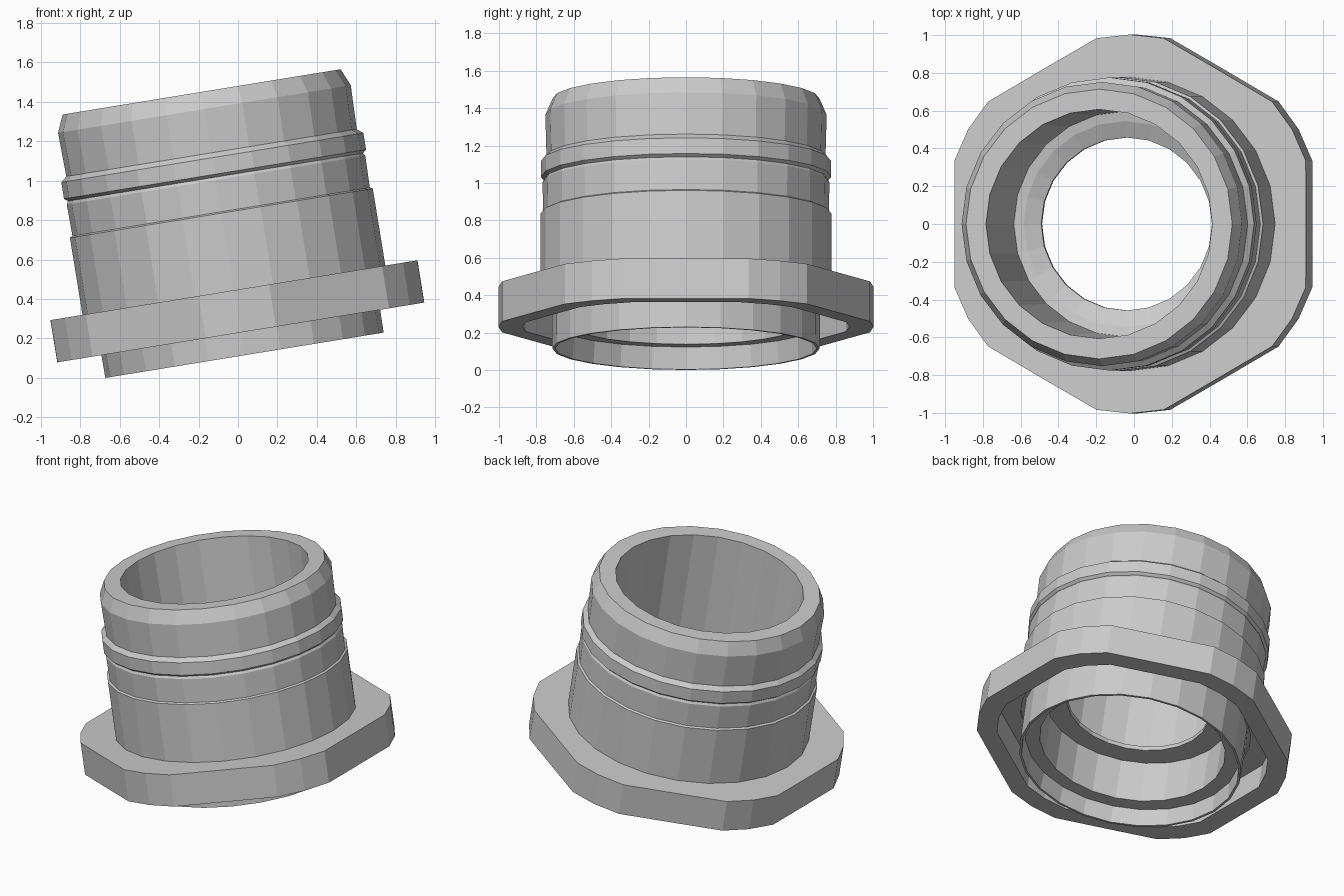
import bpy, bmesh
from math import radians, cos, sin
from mathutils import Matrix

if "Cube" in bpy.data.objects:
    bpy.data.objects.remove(bpy.data.objects["Cube"])

# The whole fitting leans towards -x
TILT = Matrix.Translation((0.033, 0, 0.115)) @ Matrix.Rotation(radians(-9.25), 4, 'Y')


def loft(name, angles, rings):
    """Closed shell through (radii, height) rings; radii is a number or one value per angle."""
    bm = bmesh.new()
    n = len(angles)
    loops = []
    for radii, z in rings:
        if not isinstance(radii, list):
            radii = [radii] * n
        loops.append([bm.verts.new((r * cos(a), r * sin(a), z))
                      for r, a in zip(radii, angles)])
    for i, a in enumerate(loops):
        b = loops[(i + 1) % len(loops)]
        for k in range(n):
            m = (k + 1) % n
            bm.faces.new((a[k], a[m], b[m], b[k]))
    bmesh.ops.recalc_face_normals(bm, faces=bm.faces)
    bm.transform(TILT)
    me = bpy.data.meshes.new(name)
    bm.to_mesh(me)
    bm.free()
    ob = bpy.data.objects.new(name, me)
    bpy.context.collection.objects.link(ob)
    return ob


# Sleeve: outer wall with collar ridge and chamfered mouth, then stepped bore
round_angles = [radians(15 * k) for k in range(24)]
sleeve = [
    (0.715, 0.0), (0.718, 0.31), (0.778, 0.31), (0.778, 0.73),
    (0.764, 0.737), (0.767, 0.90), (0.758, 0.915), (0.776, 0.93),
    (0.776, 1.015), (0.746, 1.04), (0.752, 1.265), (0.714, 1.353),
    (0.607, 1.353), (0.597, 0.50), (0.545, 0.49), (0.458, 0.45),
    (0.458, 0.42), (0.597, 0.42), (0.597, 0.12), (0.69, 0.12), (0.70, 0.0),
]
loft("threaded_sleeve", round_angles, sleeve)

# Hex flange with rounded corners, hollow underneath
angles, outline = [], []
for k in range(6):
    for offset, r in ((-19.6, 1.0), (0, 0.943), (19.6, 1.0), (30, 1.003)):
        angles.append(radians(60 * k + offset))
        outline.append(r)
lip = [r * 0.87 for r in outline]
loft("hex_flange", angles, [
    (outline, 0.117), (outline, 0.334), (0.74, 0.334), (0.74, 0.29),
    (lip, 0.29), (lip, 0.117),
])
